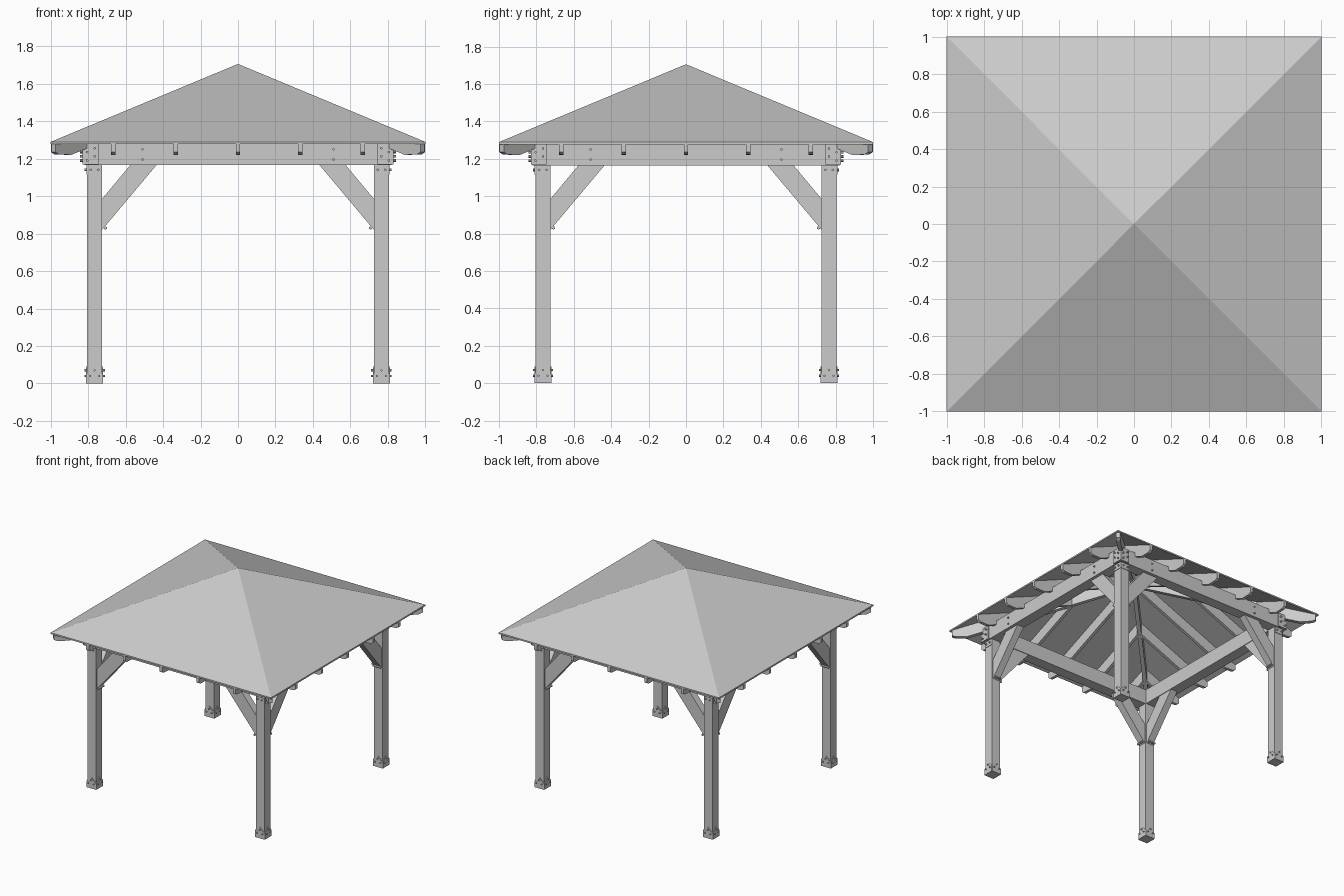
import bpy, bmesh, math
from mathutils import Matrix, Vector

if "Cube" in bpy.data.objects:
    bpy.data.objects.remove(bpy.data.objects["Cube"])

T = Matrix.Translation
groups = {}


def rot(deg, axis='Z'):
    return Matrix.Rotation(math.radians(deg), 4, axis)


def group(name):
    return groups.setdefault(name, bmesh.new())


def prism(name, pts, mat, half):
    """Extrude the (x, z) outline by +-half along y, then place it."""
    bm = group(name)
    a = [bm.verts.new(mat @ Vector((x, -half, z))) for x, z in pts]
    b = [bm.verts.new(mat @ Vector((x, half, z))) for x, z in pts]
    bm.faces.new(a)
    bm.faces.new(b[::-1])
    n = len(pts)
    for i in range(n):
        j = (i + 1) % n
        bm.faces.new((a[i], b[i], b[j], a[j]))


def box(name, lo, hi, mat):
    cy, half = (lo[1] + hi[1]) / 2, (hi[1] - lo[1]) / 2
    pts = [(lo[0], lo[2]), (hi[0], lo[2]), (hi[0], hi[2]), (lo[0], hi[2])]
    prism(name, pts, mat @ T((0, cy, 0)), half)


def bolt(x, y, z, mat, r=0.007, h=0.016):
    bmesh.ops.create_cone(group("bolts"), cap_ends=True, segments=6, radius1=r, radius2=r,
                          depth=h, matrix=mat @ T((x, y, z)) @ rot(90, 'X'))


SLOPE, POST, HALF = 0.42, 0.765, 0.04
BEAM_Z, BEAM_TOP = 1.165, 1.287


def rafter_outline(r0, r1, stretch=1.0, drop=0.0):
    top = lambda r: 1.278 - drop + SLOPE * (1 - r)
    low = lambda r: 1.178 + SLOPE * (1 - r)
    pts = [(r1, top(r1)), (r0, top(r0)), (r0, low(r0)), (0.90, 1.22),
           (r1 - 0.02, 1.222), (r1, 1.235)]
    return [(r * stretch, z) for r, z in pts]


for k in range(4):
    R = rot(90 * k)

    # mitred perimeter beam
    prism("perimeter_beams", [(-.82, -.82), (.82, -.82), (.73, -.73), (-.73, -.73)],
          R @ T((0, 0, (BEAM_Z + BEAM_TOP) / 2)) @ rot(-90, 'X'), (BEAM_TOP - BEAM_Z) / 2)

    # common and jack rafters with cut tails
    for x in (-2 / 3, -1 / 3, 0, 1 / 3, 2 / 3):
        prism("rafters", rafter_outline(abs(x) + 0.012, 0.999),
              R @ T((x, 0, 0)) @ rot(-90), 0.012)

    # hip rafter to each corner
    prism("hip_rafters", rafter_outline(0.0, 0.985, math.sqrt(2), 0.005), R @ rot(-45), 0.016)

    # corner post
    box("posts", (POST - HALF, -POST - HALF, 0.004), (POST + HALF, -POST + HALF, BEAM_Z), R)

    for s in (-1, 1):
        # knee braces
        pts = [(.725, .82), (.725, .985), (.575, BEAM_Z), (.435, BEAM_Z)]
        prism("knee_braces", [(s * x, z) for x, z in pts], R @ T((0, -POST, 0)), 0.03)
        bolt(s * 0.708, -POST, 0.83, R, 0.009, 0.07)

        # corner plates on the beam ends with bolts
        lo, hi = sorted((s * 0.745, s * 0.826))
        box("corner_plates", (lo, -0.829, BEAM_Z + 0.003), (hi, -0.818, BEAM_TOP - 0.005), R)
        for dx, z in ((0.805, 1.19), (0.765, 1.212), (0.805, 1.235), (0.765, 1.255)):
            bolt(s * dx, -0.834, z, R)
        for z in (1.195, 1.25):
            bolt(s * 0.51, -0.822, z, R)

        # post base plates, pointed, on the outer face
        for face in (POST + HALF, POST - HALF):
            out = 1 if face > POST else -1
            c = s * POST
            prism("post_base_plates", [(c - .042, 0), (c + .042, 0), (c + .042, .05),
                                       (c, .09), (c - .042, .05)],
                  R @ T((0, -face - out * 0.001, 0)), 0.004)
            for dx, z in ((-.024, .04), (.024, .04), (0, .07)):
                bolt(c + dx, -face - out * 0.008, z, R, 0.006, 0.012)

        # post top straps
        box("post_top_straps", (s * POST - .036, -POST - HALF - .004, 1.115),
            (s * POST + .036, -POST - HALF + .002, BEAM_Z), R)
        for dx in (-.02, .02):
            bolt(s * POST + dx, -POST - HALF - .008, 1.14, R, 0.007, 0.012)

    # steel foot under the post
    box("post_feet", (POST - .041, -POST - .041, 0), (POST + .041, -POST + .041, 0.012), R)

# thin pyramid roof panel
bm = group("roof")
up, dn = (bm.verts.new((0, 0, z)) for z in (1.705, 1.693))
corners = [(-1, -1), (1, -1), (1, 1), (-1, 1)]
a = [bm.verts.new((x, y, 1.289)) for x, y in corners]
b = [bm.verts.new((x, y, 1.277)) for x, y in corners]
for i in range(4):
    j = (i + 1) % 4
    bm.faces.new((a[i], a[j], up))
    bm.faces.new((b[j], b[i], dn))
    bm.faces.new((b[i], b[j], a[j], a[i]))

# turn each part group into an object
for name, bm in groups.items():
    bmesh.ops.recalc_face_normals(bm, faces=bm.faces[:])
    me = bpy.data.meshes.new(name)
    bm.to_mesh(me)
    bm.free()
    bpy.context.collection.objects.link(bpy.data.objects.new(name, me))
